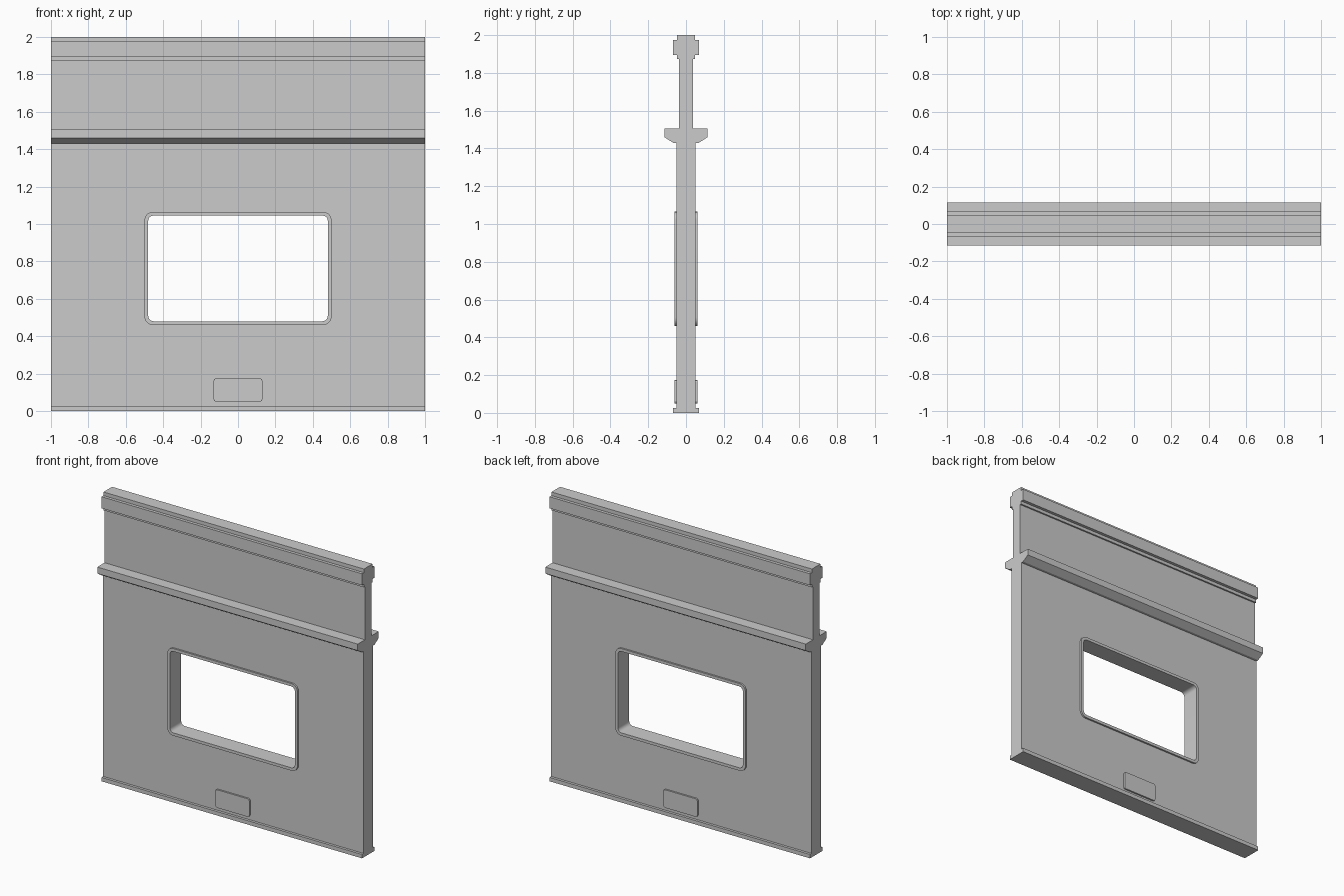
import bpy, bmesh, math

cube = bpy.data.objects.get("Cube")
if cube:
    bpy.data.objects.remove(cube, do_unlink=True)

grey = bpy.data.materials.new("light_grey")
grey.use_nodes = True
colour = (0.6, 0.6, 0.6, 1)
grey.diffuse_color = colour
grey.node_tree.nodes["Principled BSDF"].inputs["Base Color"].default_value = colour


def prism(name, points, axis, start, end):
    """Extrude a closed outline of (u, z) points along the x or y axis."""
    bm = bmesh.new()
    place = (lambda u, z: (start, u, z)) if axis == "x" else (lambda u, z: (u, start, z))
    face = bm.faces.new([bm.verts.new(place(u, z)) for u, z in points])
    moved = bmesh.ops.extrude_face_region(bm, geom=[face])["geom"]
    shift = end - start
    bmesh.ops.translate(bm, verts=[v for v in moved if isinstance(v, bmesh.types.BMVert)],
                        vec=(shift, 0, 0) if axis == "x" else (0, shift, 0))
    bmesh.ops.recalc_face_normals(bm, faces=bm.faces)
    mesh = bpy.data.meshes.new(name)
    bm.to_mesh(mesh)
    bm.free()
    mesh.materials.append(grey)
    obj = bpy.data.objects.new(name, mesh)
    bpy.context.collection.objects.link(obj)
    return obj


def rounded_rect(half_width, bottom, top, radius, steps=5):
    corners = [(1, top, 0), (-1, top, 90), (-1, bottom, 180), (1, bottom, 270)]
    points = []
    for side, z, angle in corners:
        cx = side * (half_width - radius)
        cz = z - radius if z == top else z + radius
        for i in range(steps + 1):
            a = math.radians(angle + 90 * i / steps)
            points.append((cx + radius * math.cos(a), cz + radius * math.sin(a)))
    return points


def cut(obj, outline):
    """Cut a hole of the given outline through the object, front to back."""
    cutter = prism("cutter", outline, "y", -0.3, 0.3)
    cutter.hide_render = True
    mod = obj.modifiers.new("opening", "BOOLEAN")
    mod.operation = "DIFFERENCE"
    mod.solver = "EXACT"
    mod.object = cutter
    bpy.context.view_layer.objects.active = obj
    bpy.ops.object.modifier_apply(modifier=mod.name)
    bpy.data.objects.remove(cutter, do_unlink=True)


# Wall with base strip, ledge and top rail, as one mirrored cross-section
side = [(0.068, 0), (0.068, 0.027), (0.05, 0.027), (0.05, 1.43), (0.068, 1.43),
        (0.115, 1.46), (0.115, 1.505), (0.036, 1.505), (0.036, 1.873), (0.047, 1.873),
        (0.047, 1.895), (0.068, 1.895), (0.068, 1.975), (0.047, 1.975), (0.047, 2)]
wall = prism("wall_panel", side + [(-y, z) for y, z in reversed(side)], "x", -1, 1)
cut(wall, rounded_rect(0.49, 0.47, 1.055, 0.037))

# Raised window frame, running through the wall
frame = prism("window_frame", rounded_rect(0.5, 0.46, 1.065, 0.045), "y", -0.062, 0.062)
cut(frame, rounded_rect(0.48, 0.48, 1.045, 0.028))

# Small access plate on each face
for name, sign in (("front_plate", -1), ("back_plate", 1)):
    prism(name, rounded_rect(0.13, 0.05, 0.175, 0.012, 2), "y", sign * 0.045, sign * 0.062)

# Smooth the rounded corners, keep the edges sharp
bpy.ops.object.select_all(action="DESELECT")
frame.select_set(True)
bpy.context.view_layer.objects.active = frame
bpy.ops.object.shade_smooth_by_angle(angle=math.radians(30))
